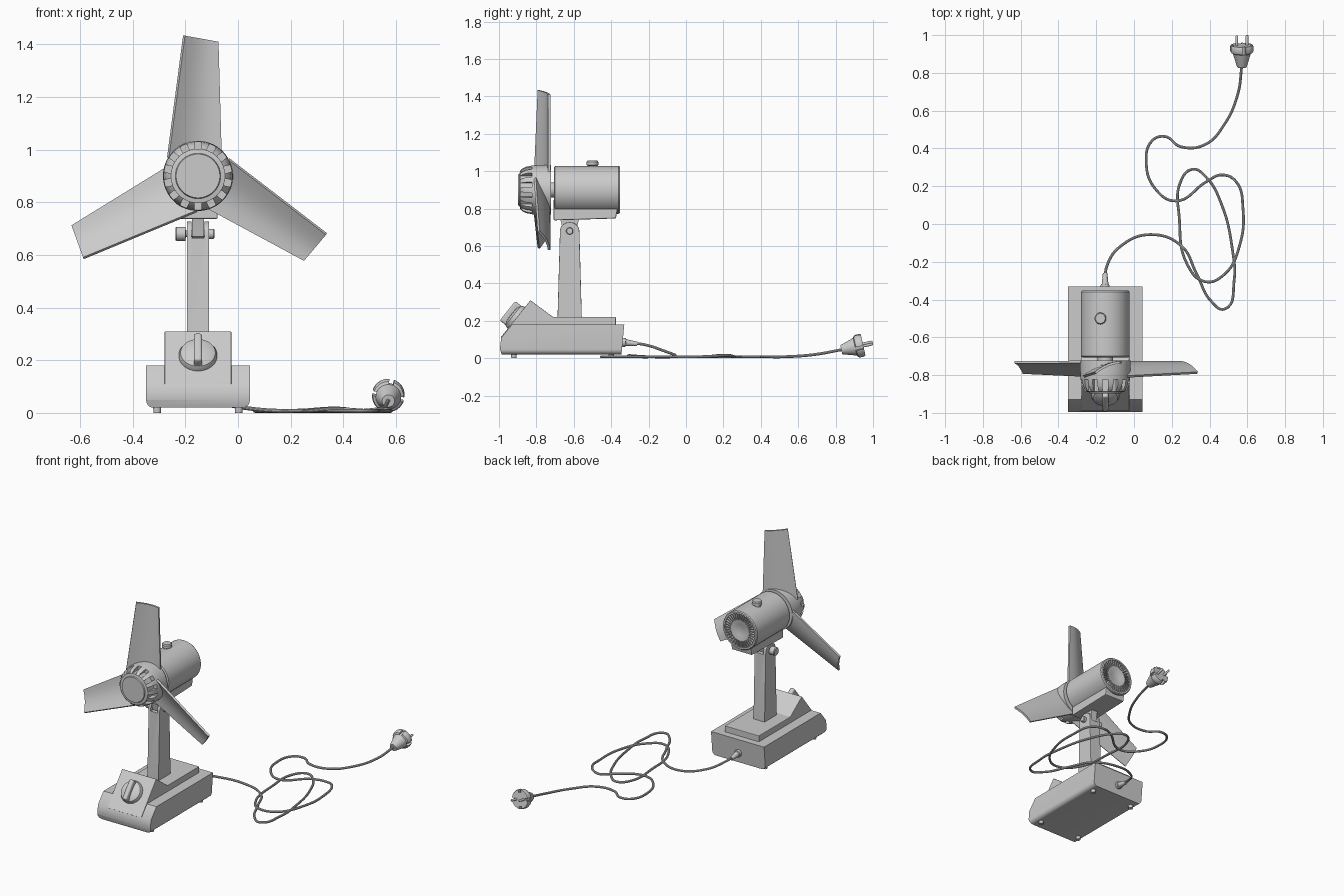
import bpy, bmesh
from math import pi, sin, cos, radians
from mathutils import Matrix, Vector

if "Cube" in bpy.data.objects:
    bpy.data.objects.remove(bpy.data.objects["Cube"])

CX, HZ = -0.152, 0.9      # fan centre line, hub height


def finish(name, bm, smooth=True):
    bmesh.ops.recalc_face_normals(bm, faces=bm.faces)
    me = bpy.data.meshes.new(name)
    bm.to_mesh(me)
    bm.free()
    ob = bpy.data.objects.new(name, me)
    bpy.context.collection.objects.link(ob)
    if smooth:
        shade(ob)
    return ob


def activate(ob):
    bpy.ops.object.select_all(action='DESELECT')
    ob.select_set(True)
    bpy.context.view_layer.objects.active = ob


def shade(ob):
    activate(ob)
    bpy.ops.object.shade_smooth_by_angle(angle=radians(35))


def apply_mod(ob, kind, **props):
    activate(ob)
    m = ob.modifiers.new(kind, kind)
    for k, v in props.items():
        setattr(m, k, v)
    bpy.ops.object.modifier_apply(modifier=m.name)


def frame(origin, direction, roll=0.0):
    q = Vector(direction).to_track_quat('Z', 'Y').to_matrix().to_4x4()
    return Matrix.Translation(origin) @ q @ Matrix.Rotation(roll, 4, 'Z')


def lathe(name, profile, mat, segs=48):
    """Revolve (radius, height) points around the frame's z axis."""
    bm = bmesh.new()
    vs = [bm.verts.new((r, 0, h)) for r, h in profile]
    es = [bm.edges.new(p) for p in zip(vs, vs[1:])]
    bmesh.ops.spin(bm, geom=vs + es, axis=(0, 0, 1), cent=(0, 0, 0), angle=2 * pi, steps=segs)
    bmesh.ops.remove_doubles(bm, verts=bm.verts, dist=1e-5)
    bm.transform(mat)
    return finish(name, bm)


def prism(name, pts, half, bevel=0.0):
    """Extrude a (y, z) side profile evenly about the centre line."""
    bm = bmesh.new()
    f = bm.faces.new([bm.verts.new((CX - half, y, z)) for y, z in pts])
    ext = bmesh.ops.extrude_face_region(bm, geom=[f])['geom']
    bmesh.ops.translate(bm, verts=[g for g in ext if isinstance(g, bmesh.types.BMVert)], vec=(2 * half, 0, 0))
    ob = finish(name, bm)
    if bevel:
        apply_mod(ob, 'BEVEL', width=bevel, segments=2, limit_method='ANGLE')
        shade(ob)
    return ob


def boxes(name, items, bevel=0.0):
    """One mesh from a list of (matrix, size) boxes."""
    bm = bmesh.new()
    for mat, size in items:
        bmesh.ops.create_cube(bm, size=1, matrix=mat @ Matrix.Diagonal((*size, 1)))
    ob = finish(name, bm)
    if bevel:
        apply_mod(ob, 'BEVEL', width=bevel, segments=3)
        shade(ob)
    return ob


def cut(ob, items):
    cutter = boxes('cutter', items)
    apply_mod(ob, 'BOOLEAN', object=cutter, operation='DIFFERENCE', solver='EXACT')
    bpy.data.objects.remove(cutter)
    shade(ob)


T = Matrix.Translation

# Base with rounded lower side edges
bm = bmesh.new()
side = [(-.995, .05), (-.988, .11), (-.93, .18), (-.33, .18), (-.345, .02), (-.985, .02)]
f = bm.faces.new([bm.verts.new((CX - .197, y, z)) for y, z in side])
ext = bmesh.ops.extrude_face_region(bm, geom=[f])['geom']
bmesh.ops.translate(bm, verts=[g for g in ext if isinstance(g, bmesh.types.BMVert)], vec=(.394, 0, 0))
low = [e for e in bm.edges if all(v.co.z < .03 for v in e.verts) and abs(e.verts[0].co.y - e.verts[1].co.y) > .1]
bmesh.ops.bevel(bm, geom=low, offset=.028, segments=5, profile=.5, affect='EDGES')
finish('base', bm)

# Feet
for i, (sx, y) in enumerate([(-1, -.92), (1, -.92), (-1, -.40), (1, -.40)]):
    lathe(f'foot_{i + 1}', [(0, 0), (.014, 0), (.016, .03), (0, .03)], T((CX + sx * .155, y, 0)), 16)

# Upper deck and sloped control panel
prism('control_deck', [(-.992, .11), (-.832, .31), (-.71, .22), (-.375, .22), (-.375, .15), (-.96, .1)], .127, .003)

# Speed knob with grip
knob = frame((CX, -.906, .215), (0, -.78, .625))
lathe('speed_knob', [(0, -.005), (.073, -.005), (.073, .008), (.066, .022), (.045, .032), (0, .036)], knob)
boxes('knob_grip', [(knob @ T((0, 0, .031)), (.032, .132, .062))], .01)

# Column with forked, rounded top
PY, PZ = -.622, .68
arc = [(PY + .052 * cos(i * pi / 12), PZ + .047 * sin(i * pi / 12)) for i in range(13)]
column = prism('column', [(PY - .065, .21), (PY + .065, .21)] + arc, .042, .003)
cut(column, [(T((CX, PY, .72)), (.05, .2, .11))])

# Tilt tongue and pivot bolt
prism('tilt_tongue', [(PY - .055, .76), (PY - .045, .725), (PY - .035, .67), (PY, .655),
                      (PY + .035, .67), (PY + .045, .725), (PY + .055, .76)], .023)
lathe('pivot_bolt', [(0, -.237), (.024, -.237), (.027, -.233), (.027, -.2), (.012, -.198), (.012, -.11),
                     (.019, -.11), (.019, -.094), (.016, -.09), (0, -.09)], frame((0, PY, PZ), (1, 0, 0)), 24)

# Motor housing, vent fins and under-box
axis = frame((CX, 0, HZ), (0, 1, 0))
lathe('motor_housing', [(0, -.706), (.12, -.706), (.128, -.70), (.128, -.36), (.123, -.353), (.112, -.353),
                        (.112, -.38), (.07, -.38), (.07, -.355), (.06, -.355), (.035, -.364), (0, -.367)], axis, 64)
boxes('rear_vent_fins', [(axis @ Matrix.Rotation(2 * pi * i / 36, 4, 'Z') @ T((.091, 0, -.368)), (.046, .006, .024))
                         for i in range(36)])
prism('motor_underbox', [(-.708, .737), (-.375, .747), (-.365, .80), (-.365, .85), (-.708, .85)], .075, .006)

# Oscillation button
lathe('top_button', [(0, .99), (.024, .99), (.024, 1.028), (.031, 1.032), (.031, 1.05), (.026, 1.056), (0, 1.056)],
      T((-.178, -.5, 0)), 32)

# Hub cap with slots around the rim, and shaft
hub = lathe('hub_cap', [(0, -.897), (.083, -.897), (.086, -.89), (.103, -.887), (.115, -.875), (.125, -.855),
                        (.131, -.82), (.133, -.78), (.133, -.722), (0, -.722)], axis, 84)
cut(hub, [(axis @ Matrix.Rotation(2 * pi * (i + .5) / 14, 4, 'Z') @ T((.14, 0, -.856)), (.074, .027, .064))
          for i in range(14)])
lathe('shaft', [(0, -.73), (.04, -.73), (.04, -.70), (0, -.70)], axis, 24)

# Three twisted, cambered blades
lerp = lambda a, b, t: a + (b - a) * t
for k in range(3):
    bm = bmesh.new()
    NR, NC = 10, 10
    rows = []
    for i in range(NR + 1):
        t = i / NR
        row = []
        for j in range(NC + 1):
            s = j / NC
            x = lerp(lerp(-.114, -.053, t), lerp(.09, .077, t), s)
            z = lerp(.07, lerp(.533, .51, s), t)
            y = lerp(lerp(-.808, -.788, t), lerp(-.73, -.732, t), s) + lerp(.02, .012, t) * sin(pi * s)
            row.append(bm.verts.new((x, y, z)))
        rows.append(row)
    for a, b in zip(rows, rows[1:]):
        for j in range(NC):
            bm.faces.new((a[j], a[j + 1], b[j + 1], b[j]))
    bm.transform(T((CX, 0, HZ)) @ Matrix.Rotation(k * 2 * pi / 3, 4, 'Y'))
    blade = finish(f'blade_{k + 1}', bm, False)
    apply_mod(blade, 'SOLIDIFY', thickness=.013, offset=0)
    shade(blade)

# Cord strain relief
lathe('strain_relief', [(0, -.02), (.024, -.02), (.024, .012), (.018, .014), (.012, .075), (0, .075)],
      frame((-.153, -.335, .085), (0, 1, -.12)), 24)

# Power cord: loops on the floor, rising at both ends
path = [(-.153, -.30), (-.143, -.22), (-.074, -.12), (.085, -.056), (.25, -.115), (.33, -.26), (.41, -.41),
        (.48, -.45), (.53, -.30), (.52, -.13), (.465, .10), (.38, .25), (.31, .29), (.245, .22), (.24, .03),
        (.28, -.21), (.375, -.305), (.48, -.265), (.56, -.11), (.577, .08), (.54, .225), (.465, .26), (.385, .225),
        (.22, .122), (.11, .19), (.065, .32), (.095, .44), (.165, .463), (.245, .41), (.375, .42), (.48, .53),
        (.55, .69), (.571, .84)]
height = {0: .082, 1: .072, 2: .04, 3: .012, 16: .014, 20: .014, 22: .016, 31: .02, 32: .047}
cu = bpy.data.curves.new('power_cord', 'CURVE')
cu.dimensions = '3D'
cu.bevel_depth, cu.bevel_resolution, cu.resolution_u = .0075, 3, 8
sp = cu.splines.new('BEZIER')
sp.bezier_points.add(len(path) - 1)
for i, (p, (x, y)) in enumerate(zip(sp.bezier_points, path)):
    p.co = (x, y, height.get(i, .008))
    p.handle_left_type = p.handle_right_type = 'AUTO'
cord = bpy.data.objects.new('power_cord', cu)
bpy.context.collection.objects.link(cord)
activate(cord)
bpy.ops.object.convert(target='MESH')
shade(bpy.context.object)

# Plug with notched flange and two pins
plug = frame((.571, .83, .045), (0, 1, .22), radians(12))
body = lathe('plug', [(0, 0), (.024, 0), (.028, .01), (.048, .075), (.058, .08), (.062, .09), (.062, .112),
                      (.058, .12), (0, .12)], plug, 40)
cut(body, [(plug @ Matrix.Rotation(i * pi / 2, 4, 'Z') @ T((.06, 0, .11)), (.034, .018, .07)) for i in range(4)])
for i, sx in enumerate((-1, 1)):
    lathe(f'plug_pin_{i + 1}', [(0, .1), (.0075, .1), (.0075, .168), (.004, .173), (0, .173)],
          plug @ T((sx * .028, 0, 0)), 16)
